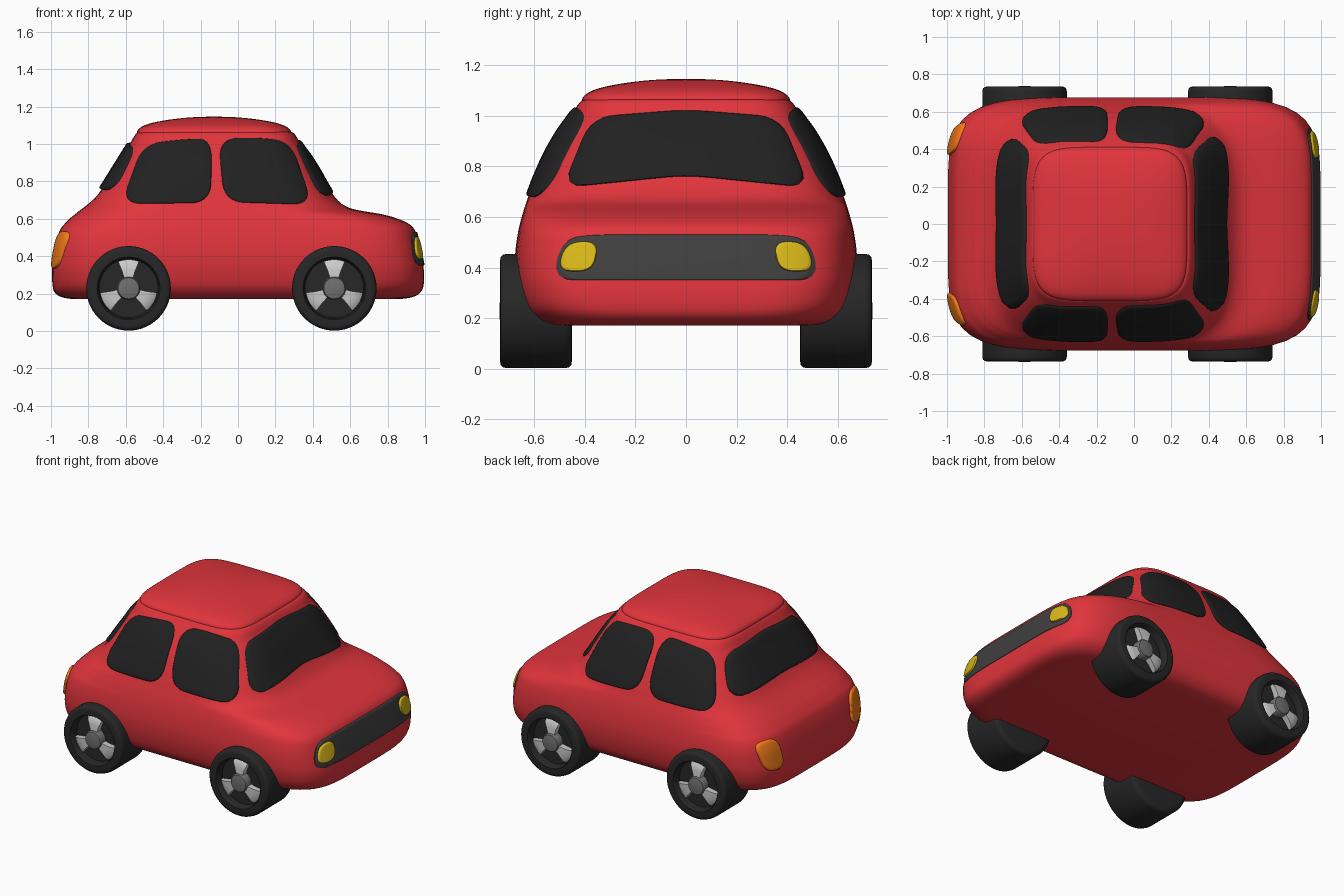
import bpy, bmesh, math
from mathutils import Vector

if "Cube" in bpy.data.objects:
    bpy.data.objects.remove(bpy.data.objects["Cube"])


def material(name, rgb):
    m = bpy.data.materials.new(name)
    m.diffuse_color = (*rgb, 1)
    m.use_nodes = True
    m.node_tree.nodes["Principled BSDF"].inputs["Base Color"].default_value = m.diffuse_color
    return m


RED = material("red_paint", (0.75, 0.035, 0.045))
GLASS = material("dark_glass", (0.015, 0.015, 0.015))
RUBBER = material("rubber", (0.02, 0.02, 0.02))
TRIM = material("dark_trim", (0.05, 0.05, 0.05))
YELLOW = material("yellow", (0.7, 0.48, 0.01))
ORANGE = material("orange", (0.9, 0.2, 0.01))
SILVER = material("silver", (0.55, 0.55, 0.55))
HUBGREY = material("hub_grey", (0.16, 0.16, 0.16))


def make(name, verts, faces, mat, angle=40):
    bm = bmesh.new()
    vs = [bm.verts.new(v) for v in verts]
    for f in faces:
        bm.faces.new([vs[i] for i in f])
    bmesh.ops.remove_doubles(bm, verts=bm.verts, dist=1e-5)
    bmesh.ops.recalc_face_normals(bm, faces=bm.faces)
    me = bpy.data.meshes.new(name)
    bm.to_mesh(me)
    bm.free()
    me.shade_smooth()
    me.set_sharp_from_angle(angle=math.radians(angle))
    me.materials.append(mat)
    ob = bpy.data.objects.new(name, me)
    bpy.context.collection.objects.link(ob)
    return ob


def skin(name, rings, mat, caps=(True, True), angle=40):
    """Join closed rings of equal length into a skin."""
    n = len(rings[0])
    verts = [p for r in rings for p in r]
    faces = [(k * n + i, k * n + (i + 1) % n, (k + 1) * n + (i + 1) % n, (k + 1) * n + i)
             for k in range(len(rings) - 1) for i in range(n)]
    if caps[0]:
        faces.append(tuple(range(n)))
    if caps[1]:
        faces.append(tuple(range(len(verts) - n, len(verts))))
    return make(name, verts, faces, mat, angle)


def squircle(z, xb, xf, w, n, count=112):
    cx, a = (xb + xf) / 2, (xf - xb) / 2
    ring = []
    for i in range(count):
        t = 2 * math.pi * i / count
        c, s = math.cos(t), math.sin(t)
        k = (abs(c) ** n + abs(s) ** n) ** (-1 / n)
        ring.append((cx + a * c * k, w * s * k, z))
    return ring


# Body levels: height, rear x, front x, half width, squareness
LEVELS = [
    (0.170, -0.88, 0.86, 0.53, 5), (0.180, -0.94, 0.93, 0.58, 5),
    (0.205, -0.98, 0.975, 0.62, 5), (0.25, -0.992, 0.993, 0.65, 5.3),
    (0.33, -0.995, 0.993, 0.67, 5.5), (0.41, -0.985, 0.978, 0.677, 5.5),
    (0.48, -0.972, 0.962, 0.673, 5.5), (0.54, -0.952, 0.945, 0.664, 5.3),
    (0.575, -0.925, 0.91, 0.656, 5), (0.605, -0.895, 0.84, 0.648, 4.8),
    (0.625, -0.87, 0.765, 0.642, 4.6), (0.640, -0.852, 0.675, 0.637, 4.4),
    (0.655, -0.832, 0.605, 0.632, 4.2), (0.68, -0.80, 0.555, 0.624, 4),
    (0.72, -0.757, 0.515, 0.61, 4), (0.78, -0.715, 0.475, 0.586, 4),
    (0.86, -0.665, 0.43, 0.549, 4), (0.94, -0.615, 0.38, 0.503, 4.2),
    (1.00, -0.578, 0.335, 0.46, 4.5), (1.04, -0.556, 0.312, 0.43, 5),
    (1.06, -0.54, 0.295, 0.413, 5), (1.065, -0.52, 0.275, 0.395, 5)]


def spline(rows, sub=4):
    out = []
    for i in range(len(rows) - 1):
        a, b, c, d = (rows[min(max(j, 0), len(rows) - 1)] for j in range(i - 1, i + 3))
        for s in range(sub):
            t = s / sub
            out.append(tuple(0.5 * (2 * q + (r - p) * t + (2 * p - 5 * q + 4 * r - u) * t * t
                                    + (3 * q - p - 3 * r + u) * t ** 3)
                             for p, q, r, u in zip(a, b, c, d)))
    return out + [rows[-1]]


DENSE = spline(LEVELS)
skin("body", [squircle(*lv) for lv in DENSE], RED, angle=60)

# Domed roof panel
DOME = [(1.045, 1.0, 5), (1.068, 1.0, 5), (1.085, 0.965, 5), (1.1, 0.9, 4.6), (1.115, 0.78, 4),
        (1.13, 0.58, 3.2), (1.141, 0.34, 2.5), (1.145, 0.14, 2), (1.146, 0.02, 2)]
skin("roof", [squircle(z, -0.128 - 0.412 * s, -0.128 + 0.412 * s, 0.41 * s, n)
              for z, s, n in spline(DOME, 3)], RED, angle=60)


def level(z):
    for a, b in zip(DENSE, DENSE[1:]):
        if a[0] <= z <= b[0]:
            t = (z - a[0]) / max(b[0] - a[0], 1e-9)
            return [p + (q - p) * t for p, q in zip(a, b)]
    return DENSE[-1]


def on_body(u, z, side, off):
    """Point on the body seen from one side: left/right use x,z and front/back use y,z."""
    _, xb, xf, w, n = level(z)
    cx, a = (xb + xf) / 2, (xf - xb) / 2
    if side in ("left", "right"):
        y = w * max(1 - abs((u - cx) / a) ** n, 0) ** (1 / n) + off
        return (u, y if side == "left" else -y, z)
    x = a * max(1 - abs(u / w) ** n, 0) ** (1 / n) + off
    return (cx + (x if side == "front" else -x), u, z)


def outline(corners, r, count=72):
    """Rounded polygon, resampled evenly."""
    ps = [Vector(c) for c in corners]
    pts = []
    for i, p in enumerate(ps):
        ends = []
        for q in (ps[i - 1], ps[(i + 1) % len(ps)]):
            d = q - p
            ends.append(p + d.normalized() * min(r, d.length * 0.48))
        for k in range(9):
            t = k / 8
            pts.append(ends[0] * (1 - t) ** 2 + p * 2 * t * (1 - t) + ends[1] * t * t)
    pts.append(pts[0])
    lens = [(b - a).length for a, b in zip(pts, pts[1:])]
    step, res, acc, j = sum(lens) / count, [], 0, 0
    for k in range(count):
        while acc + lens[j] < k * step:
            acc += lens[j]
            j += 1
        res.append(pts[j].lerp(pts[j + 1], (k * step - acc) / max(lens[j], 1e-9)))
    return res


def patch(name, corners, r, side, mat, height=0.012):
    """Raised panel that follows the body surface."""
    line = outline(corners, r)
    mid = sum(line, Vector((0, 0))) / len(line)
    steps = [(1, -0.02), (1, height * 0.4), (0.975, height * 0.85)]
    steps += [(s, height) for s in (0.94, 0.8, 0.65, 0.5, 0.35, 0.2, 0.05)]
    rings = []
    for s, off in steps:
        rings.append([on_body(*(mid + (p - mid) * s), side, off) for p in line])
    return skin(name, rings, mat, (False, True), 50)


# Side windows
for side in ("left", "right"):
    patch(side + "_rear_window", [(-0.625, 0.68), (-0.145, 0.685), (-0.14, 1.03), (-0.30, 1.025), (-0.51, 1.0)],
          0.11, side, GLASS)
    patch(side + "_front_window", [(-0.075, 0.69), (0.40, 0.675), (0.285, 1.01), (0.12, 1.035), (-0.105, 1.03)],
          0.11, side, GLASS)

# Windscreen and back window
patch("windscreen", [(-0.49, 0.715), (0, 0.765), (0.49, 0.715), (0.375, 0.995), (0, 1.025), (-0.375, 0.995)],
      0.09, "front", GLASS, 0.015)
patch("back_window", [(-0.48, 0.75), (0, 0.77), (0.48, 0.75), (0.375, 0.985), (0, 1.01), (-0.375, 0.985)],
      0.09, "back", GLASS, 0.02)

# Grille, headlights and tail lights
patch("grille", [(-0.53, 0.35), (0.53, 0.35), (0.49, 0.51), (0.38, 0.53), (-0.38, 0.53), (-0.49, 0.51)],
      0.09, "front", TRIM, 0.008)
for s, side in ((1, "left"), (-1, "right")):
    patch(side + "_headlight", [(s * y, z) for y, z in
          ((0.365, 0.385), (0.51, 0.385), (0.475, 0.5), (0.345, 0.505))], 0.06, "front", YELLOW, 0.018)
    patch(side + "_tail_light", [(s * y, z) for y, z in
          ((0.36, 0.335), (0.51, 0.335), (0.555, 0.53), (0.39, 0.535))], 0.07, "back", ORANGE, 0.015)


def lathe(name, prof, cx, cz, s, mat, count=56):
    rings = [[(cx + r * math.cos(2 * math.pi * i / count), s * y, cz + r * math.sin(2 * math.pi * i / count))
              for i in range(count)] for r, y in prof]
    return skin(name, rings, mat)


# Wheels: tyre with recessed rim, three spokes and a hub
TYRE = [(0.19, 0.45), (0.212, 0.453), (0.222, 0.462), (0.226, 0.475), (0.226, 0.71), (0.222, 0.725),
        (0.212, 0.733), (0.20, 0.735), (0.168, 0.735), (0.162, 0.728), (0.157, 0.68)]
HUB = [(0.062, 0.67), (0.062, 0.722), (0.056, 0.732), (0.03, 0.737), (0.005, 0.738)]
ZC = 0.228
for s, side in ((1, "left"), (-1, "right")):
    for cx, end in ((0.515, "front"), (-0.585, "rear")):
        tag = end + "_" + side
        lathe(tag + "_tyre", TYRE, cx, ZC, s, RUBBER)
        lathe(tag + "_hub", HUB, cx, ZC, s, HUBGREY, 32)
        for k in range(3):
            mid = math.radians(90 + 120 * k)
            rings = []
            for r, half, y in ((0.05, 0.42, 0.722), (0.10, 0.36, 0.72), (0.135, 0.37, 0.715), (0.154, 0.37, 0.70)):
                arc = [mid + half * (j / 4 - 1) for j in range(9)]
                top = [(cx + r * math.cos(t), s * y, ZC + r * math.sin(t)) for t in arc]
                low = [(x, s * 0.675, z) for x, _, z in reversed(top)]
                rings.append(top + low)
            skin(f"{tag}_spoke_{k + 1}", rings, SILVER)
